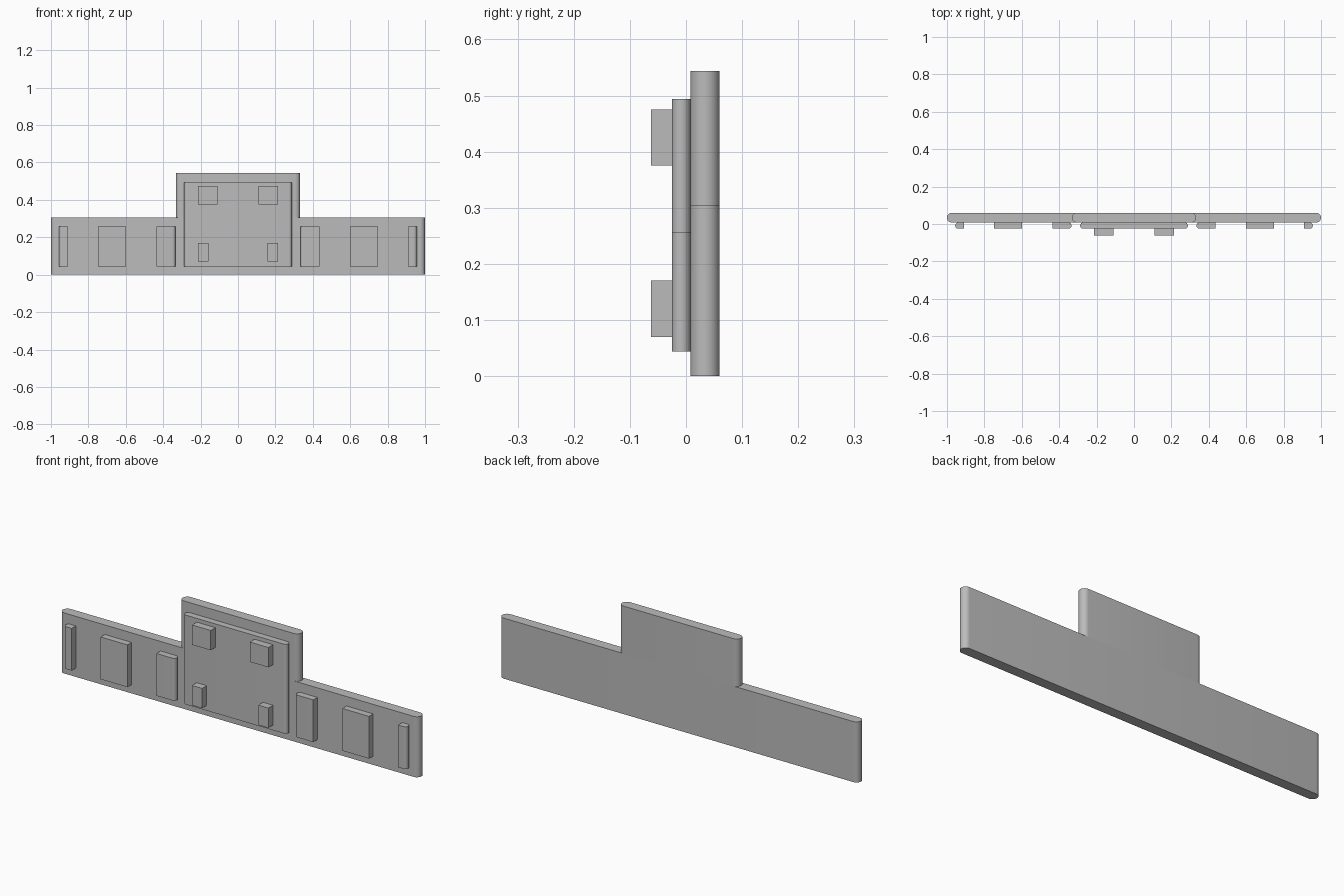
import bpy
import bmesh
import math

cube = bpy.data.objects.get("Cube")
if cube:
    bpy.data.objects.remove(cube, do_unlink=True)

grey = bpy.data.materials.new("plain_grey")
grey.use_nodes = True
colour = (0.5, 0.5, 0.5, 1)
grey.diffuse_color = colour
grey.node_tree.nodes["Principled BSDF"].inputs["Base Color"].default_value = colour


def plate(name, x, y, z, round_left=False, round_right=False):
    """Upright plate whose chosen ends are half-round columns."""
    r = (y[1] - y[0]) / 2
    mid = (y[0] + y[1]) / 2
    steps = 16
    outline = []
    if round_right:
        for i in range(steps + 1):
            a = math.pi * (i / steps - 0.5)
            outline.append((x[1] - r + r * math.cos(a), mid + r * math.sin(a)))
    else:
        outline += [(x[1], y[0]), (x[1], y[1])]
    if round_left:
        for i in range(steps + 1):
            a = math.pi * (i / steps + 0.5)
            outline.append((x[0] + r + r * math.cos(a), mid + r * math.sin(a)))
    else:
        outline += [(x[0], y[1]), (x[0], y[0])]

    bm = bmesh.new()
    base = bm.faces.new([bm.verts.new((px, py, z[0])) for px, py in outline])
    top = bmesh.ops.extrude_face_region(bm, geom=[base])["geom"]
    bmesh.ops.translate(bm, vec=(0, 0, z[1] - z[0]),
                        verts=[v for v in top if isinstance(v, bmesh.types.BMVert)])
    bmesh.ops.recalc_face_normals(bm, faces=bm.faces)
    mesh = bpy.data.meshes.new(name)
    bm.to_mesh(mesh)
    bm.free()
    mesh.materials.append(grey)
    obj = bpy.data.objects.new(name, mesh)
    bpy.context.collection.objects.link(obj)
    bpy.ops.object.select_all(action="DESELECT")
    obj.select_set(True)
    bpy.context.view_layer.objects.active = obj
    bpy.ops.object.shade_smooth_by_angle(angle=math.radians(30))


def pair(name, x, y, z, round_inner=False, round_outer=False):
    """Same plate on both sides of the centre."""
    plate("left_" + name, x, y, z, round_inner, round_outer)
    plate("right_" + name, (-x[1], -x[0]), y, z, round_outer, round_inner)


# Depth layers, from back to front
SLAB = (0.008, 0.06)
PANEL = (-0.025, 0.008)
BLOCK = (-0.062, -0.025)

# Long slab with the taller middle section on top
plate("lower_wall", (-1, 1), SLAB, (0, 0.305), True, True)
plate("upper_wall", (-0.332, 0.332), SLAB, (0.305, 0.544), True, True)

# Raised middle panel
plate("centre_panel", (-0.288, 0.288), PANEL, (0.044, 0.494), True, True)

# Pads on the wings
PAD_Z = (0.044, 0.257)
pair("inner_pad", (0.334, 0.437), PANEL, PAD_Z, round_inner=True)
pair("middle_pad", (0.599, 0.748), PANEL, PAD_Z)
pair("outer_pad", (0.91, 0.956), PANEL, PAD_Z, round_outer=True)

# Small blocks on the panel
pair("upper_block", (0.109, 0.213), BLOCK, (0.375, 0.475))
pair("lower_block", (0.157, 0.213), BLOCK, (0.07, 0.17))
